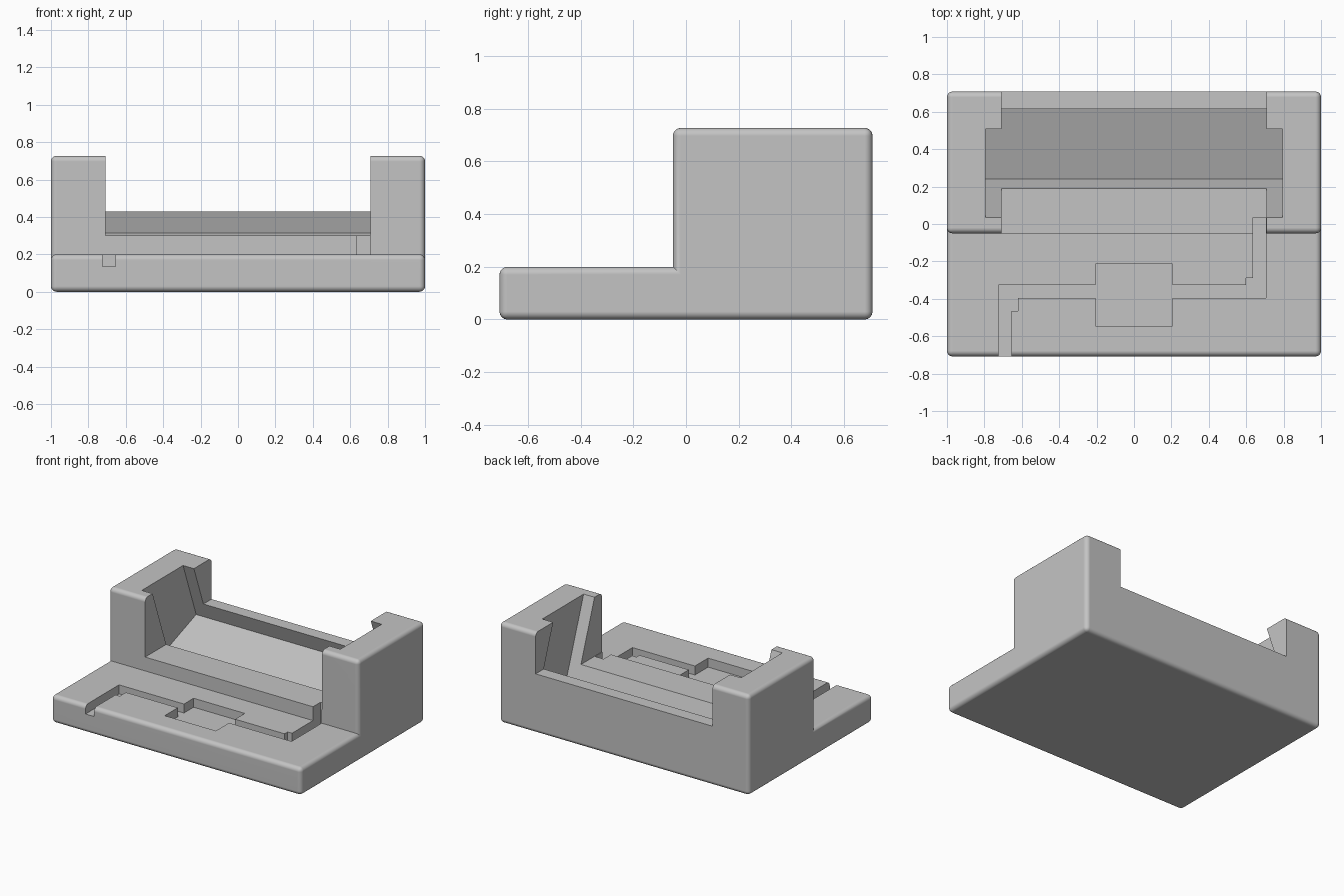
import bpy, bmesh
from math import radians
from mathutils import Vector

cube = bpy.data.objects.get("Cube")
if cube:
    bpy.data.objects.remove(cube, do_unlink=True)

grey = bpy.data.materials.new("plain_grey")
grey.use_nodes = True
grey.diffuse_color = (0.55, 0.55, 0.55, 1)
grey.node_tree.nodes["Principled BSDF"].inputs["Base Color"].default_value = (0.55, 0.55, 0.55, 1)


def prism(name, outline, axis, low, high, bevel=0):
    """Extrude an outline along x (points are y, z) or z (points are x, y)."""
    bm = bmesh.new()
    place = (lambda a, b: (low, a, b)) if axis == "x" else (lambda a, b: (a, b, low))
    face = bm.faces.new([bm.verts.new(place(a, b)) for a, b in outline])
    shift = Vector((high - low, 0, 0)) if axis == "x" else Vector((0, 0, high - low))
    new = bmesh.ops.extrude_face_region(bm, geom=[face])["geom"]
    bmesh.ops.translate(bm, vec=shift, verts=[v for v in new if isinstance(v, bmesh.types.BMVert)])
    bmesh.ops.recalc_face_normals(bm, faces=bm.faces)
    if bevel:
        bm.normal_update()
        bmesh.ops.bevel(bm, geom=[e for e in bm.edges if e.is_convex], offset=bevel,
                        segments=5, profile=0.5, affect="EDGES")
    mesh = bpy.data.meshes.new(name)
    bm.to_mesh(mesh)
    bm.free()
    mesh.materials.append(grey)
    obj = bpy.data.objects.new(name, mesh)
    bpy.context.collection.objects.link(obj)
    return obj


# Rounded L-shaped body: low front tray and tall rear block
body = prism("dock_body", [(-0.708, 0), (0.708, 0), (0.708, 0.727), (-0.05, 0.727),
                           (-0.05, 0.2), (-0.708, 0.2)], "x", -1, 1, bevel=0.03)

# Opening between the two towers, with a low front lip and a higher back lip
opening = prism("opening_cutter", [(-0.3, 0.3), (0.4, 0.3), (0.4, 0.43), (0.9, 0.43),
                                   (0.9, 1), (-0.3, 1)], "x", -0.708, 0.708)

# Leaning slot that also bites into the inner tower walls
slot = prism("slot_cutter", [(0.24, 0.163), (0.657, 0.315), (0.408, 1), (-0.065, 1)],
             "x", -0.795, 0.795)

# Cable channel with a wide central pocket and eased inner corners
channel = prism("channel_cutter", [
    (-0.725, -0.8), (-0.655, -0.8), (-0.655, -0.465), (-0.62, -0.465), (-0.62, -0.395),
    (-0.205, -0.395), (-0.205, -0.545), (0.205, -0.545), (0.205, -0.395), (0.705, -0.395),
    (0.705, 0.035), (0.635, 0.035), (0.635, -0.29), (0.6, -0.29), (0.6, -0.325),
    (0.205, -0.325), (0.205, -0.215), (-0.205, -0.215), (-0.205, -0.325), (-0.725, -0.325),
], "z", 0.135, 0.36)

bpy.ops.object.select_all(action="DESELECT")
bpy.context.view_layer.objects.active = body
body.select_set(True)
for cutter in (opening, slot, channel):
    cutter.hide_render = True
    cut = body.modifiers.new(cutter.name, "BOOLEAN")
    cut.operation = "DIFFERENCE"
    cut.solver = "EXACT"
    cut.object = cutter
    bpy.ops.object.modifier_apply(modifier=cut.name)
    bpy.data.objects.remove(cutter, do_unlink=True)

# Smooth rounded edges, flat faces elsewhere
bpy.ops.object.shade_smooth_by_angle(angle=radians(30))
normals = body.modifiers.new("flat_face_normals", "WEIGHTED_NORMAL")
normals.keep_sharp = True
